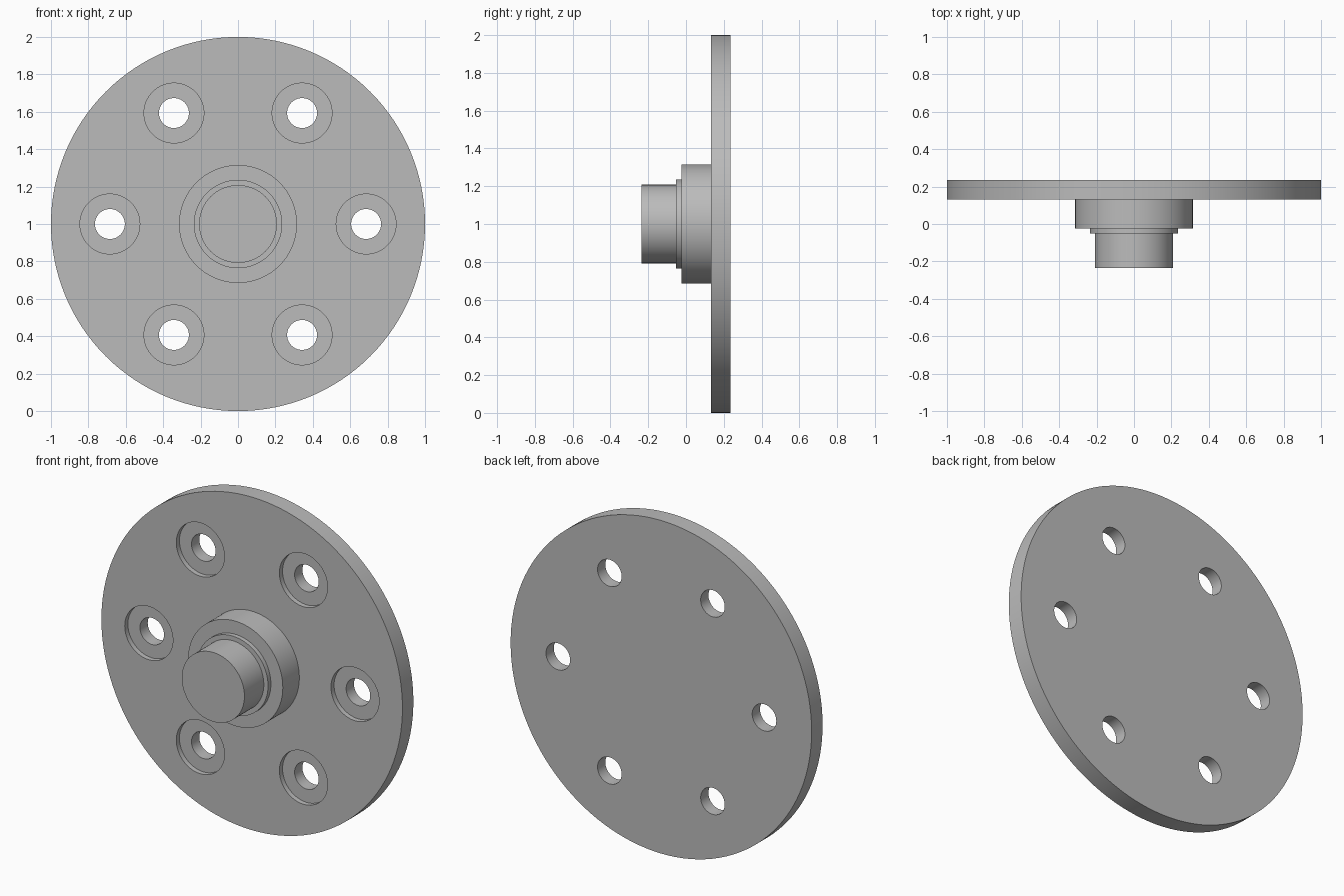
import bpy, bmesh
from math import cos, sin, pi, radians
from mathutils import Matrix, Vector

if "Cube" in bpy.data.objects:
    bpy.data.objects.remove(bpy.data.objects["Cube"], do_unlink=True)

AXIS_Z = 1.0
FRONT, BACK = 0.132, 0.236      # flange plate faces along y
BOLT_CIRCLE = 0.685
HOLE_R, BORE_R, BORE_DEPTH = 0.08, 0.16, 0.03

steel = bpy.data.materials.new("grey steel")
steel.use_nodes = True
grey = (0.5, 0.5, 0.5, 1)
steel.diffuse_color = grey
steel.node_tree.nodes["Principled BSDF"].inputs["Base Color"].default_value = grey


def lathe(name, profile, x, z, sides):
    """Turn (radius, y) points around a y-parallel axis, with capped ends."""
    bm = bmesh.new()
    rings = [[bm.verts.new((x + r * cos(2 * pi * i / sides), y,
                            z + r * sin(2 * pi * i / sides)))
              for i in range(sides)] for r, y in profile]
    for a, b in zip(rings, rings[1:]):
        for i in range(sides):
            j = (i + 1) % sides
            bm.faces.new((a[i], a[j], b[j], b[i]))
    bm.faces.new(rings[0])
    bm.faces.new(rings[-1])
    bmesh.ops.recalc_face_normals(bm, faces=bm.faces)
    mesh = bpy.data.meshes.new(name)
    bm.to_mesh(mesh)
    bm.free()
    mesh.materials.append(steel)
    obj = bpy.data.objects.new(name, mesh)
    bpy.context.collection.objects.link(obj)
    return obj


# Turned body: shaft stub, collar, hub and flange plate
flange = lathe("flange_with_hub", [
    (0.208, -0.236), (0.208, -0.052),
    (0.236, -0.052), (0.236, -0.025),
    (0.315, -0.025), (0.315, FRONT),
    (1.0, FRONT), (1.0, BACK)], 0, AXIS_Z, 128)

# Six counterbored bolt holes
for k in range(6):
    angle = k * pi / 3
    cutter = lathe("bolt_hole_cutter", [
        (BORE_R, FRONT - 0.05), (BORE_R, FRONT + BORE_DEPTH),
        (HOLE_R, FRONT + BORE_DEPTH), (HOLE_R, BACK + 0.05)],
        BOLT_CIRCLE * cos(angle), AXIS_Z + BOLT_CIRCLE * sin(angle), 64)
    cutter.hide_render = True
    cut = flange.modifiers.new("bolt_hole", 'BOOLEAN')
    cut.operation, cut.solver, cut.object = 'DIFFERENCE', 'EXACT', cutter
    bpy.context.view_layer.objects.active = flange
    bpy.ops.object.modifier_apply(modifier=cut.name)
    bpy.data.objects.remove(cutter, do_unlink=True)

# Smooth round walls, sharp rims
bpy.ops.object.select_all(action='DESELECT')
flange.select_set(True)
bpy.context.view_layer.objects.active = flange
bpy.ops.object.shade_smooth_by_angle(angle=radians(30))
